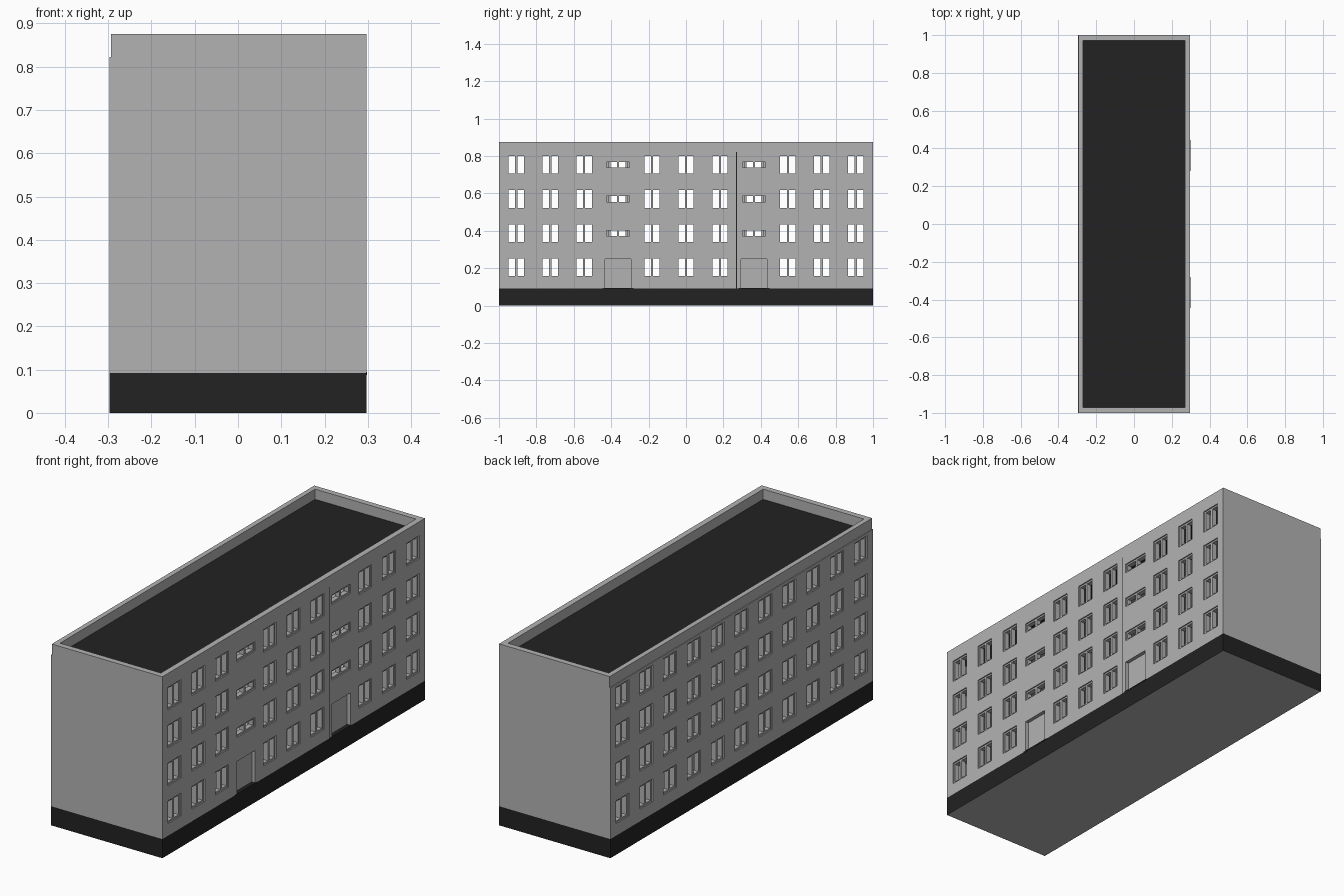
import bpy, bmesh
from mathutils import Matrix, Vector

if "Cube" in bpy.data.objects:
    bpy.data.objects.remove(bpy.data.objects["Cube"], do_unlink=True)


def material(name, rgb):
    m = bpy.data.materials.new(name)
    m.use_nodes = True
    col = (*rgb, 1)
    m.diffuse_color = col
    m.node_tree.nodes["Principled BSDF"].inputs["Base Color"].default_value = col
    return m


GREY = material("plaster grey", (0.45, 0.45, 0.45))
BLACK = material("tar black", (0.016, 0.016, 0.016))


def boxes(name, spans, *mats):
    """One object from boxes given as (x0, x1, y0, y1, z0, z1)."""
    bm = bmesh.new()
    for x0, x1, y0, y1, z0, z1 in spans:
        centre = Vector((x0 + x1, y0 + y1, z0 + z1)) / 2
        size = Matrix.Diagonal((x1 - x0, y1 - y0, z1 - z0, 1))
        bmesh.ops.create_cube(bm, size=1, matrix=Matrix.Translation(centre) @ size)
    me = bpy.data.meshes.new(name)
    bm.to_mesh(me)
    bm.free()
    for m in mats:
        me.materials.append(m)
    ob = bpy.data.objects.new(name, me)
    bpy.context.collection.objects.link(ob)
    return ob


def cut(ob, cutter):
    mod = ob.modifiers.new("cut", 'BOOLEAN')
    mod.operation = 'DIFFERENCE'
    mod.solver = 'EXACT'
    mod.object = cutter
    bpy.context.view_layer.objects.active = ob
    bpy.ops.object.modifier_apply(modifier=mod.name)
    bpy.data.objects.remove(cutter, do_unlink=True)


# Main measures
X, Y = 0.297, 1.0
BASE, EAVES, TOP = 0.092, 0.822, 0.875
WALL = 0.04
COLUMNS = [-0.908 + 0.1816 * i for i in range(11)]
ROWS = [0.205 + 0.1825 * i for i in range(4)]
STAIRS = (3, 7)

# Openings as (side, y0, y1, z0, z1)
windows, doors = [], []
for side in (-1, 1):
    for c, y in enumerate(COLUMNS):
        for r, z in enumerate(ROWS):
            if side == 1 and c in STAIRS:
                if r == 0:
                    doors.append((side, y - 0.07, y + 0.07, BASE, 0.25))
                else:
                    windows.append((side, y - 0.07, y + 0.07, z - 0.023, z + 0.023))
            else:
                windows.append((side, y - 0.049, y + 0.049, z - 0.055, z + 0.055))


def layer(side, outer, inner):
    """x range between two depths behind a long facade."""
    return sorted((side * (X - outer), side * (X - inner)))


# Hollow wall shell with window and door openings
walls = boxes("walls", [(-X, X, -Y, Y, BASE, EAVES)], GREY)
cut(walls, boxes("cavity", [(-X + WALL, X - WALL, -Y + WALL, Y - WALL, 0, TOP)], GREY))
openings = [(*layer(s, -0.02, WALL + 0.02), y0, y1, z0, z1) for s, y0, y1, z0, z1 in windows]
openings += [(*layer(s, -0.02, WALL + 0.02), y0, y1, z0 - 0.02, z1) for s, y0, y1, z0, z1 in doors]
cut(walls, boxes("openings", openings, GREY))

# Window frames with a centre mullion
frame = []
for s, y0, y1, z0, z1 in windows:
    x = layer(s, 0.006, 0.03)
    t, m, mid = 0.008, 0.006, (y0 + y1) / 2
    frame += [(*x, y0, y1, z0, z0 + t), (*x, y0, y1, z1 - t, z1)]
    for a, b in ((y0, y0 + t), (mid - m, mid + m), (y1 - t, y1)):
        frame.append((*x, a, b, z0 + t, z1 - t))
boxes("window_frames", frame, GREY)

# Entrance doors and their thresholds
boxes("entrance_doors", [(*layer(s, 0.018, 0.035), *r) for s, *r in doors], GREY)
boxes("door_thresholds", [(X - 0.02, X + 0.001, y0 - 0.012, y1 + 0.012, BASE - 0.004, BASE + 0.002)
                          for s, y0, y1, z0, z1 in doors], BLACK)

# Dark joint down the entrance facade
boxes("wall_joint", [(X - 0.002, X + 0.0005, 0.268, 0.272, BASE, EAVES)], BLACK)

# Storey floors
boxes("floors", [(-X + WALL, X - WALL, -Y + WALL, Y - WALL, z - 0.1, z - 0.09)
                 for z in ROWS[1:]], GREY)

# Plinth: black sides, grey top and underside
plinth = boxes("plinth", [(-X, X, -Y, Y, 0, BASE)], BLACK, GREY)
for p in plinth.data.polygons:
    p.material_index = int(abs(p.normal.z) > 0.5)

# Parapet ring, set back slightly on one long side
parapet = boxes("parapet", [(-X + 0.004, X, -Y, Y, EAVES, TOP)], GREY)
cut(parapet, boxes("parapet_opening", [(-X + 0.028, X - 0.028, -Y + 0.028, Y - 0.028, 0.8, 0.9)], GREY))

# Flat roof
boxes("roof", [(-X + 0.02, X - 0.02, -Y + 0.02, Y - 0.02, EAVES - 0.01, EAVES + 0.004)], BLACK)
